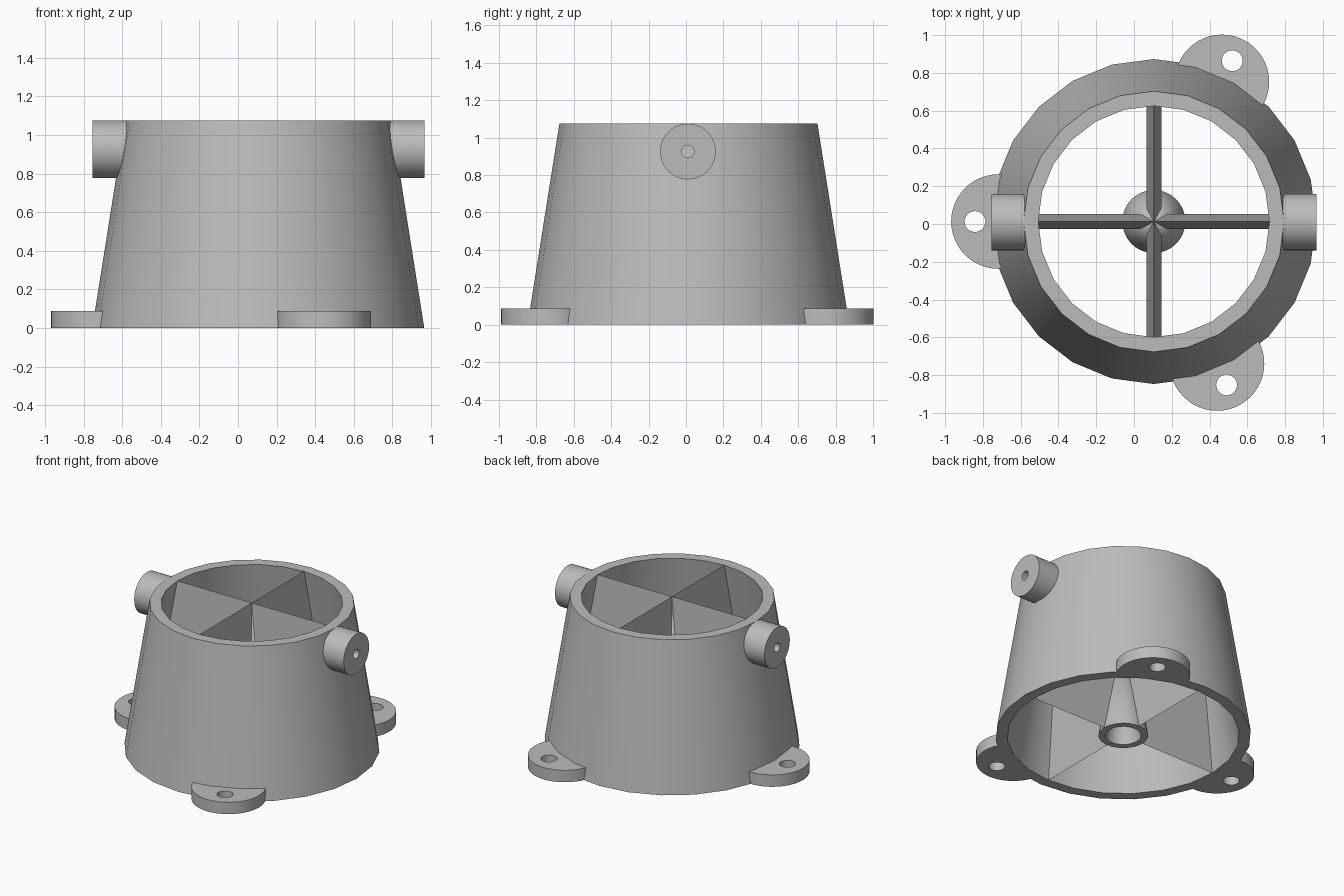
import bpy, bmesh, math
from mathutils import Matrix, Vector

if "Cube" in bpy.data.objects:
    bpy.data.objects.remove(bpy.data.objects["Cube"])

CX, CY, H = 0.105, 0.013, 1.075        # shell axis and height
BOT, TOP, WALL = 0.86, 0.69, 0.078     # shell radii and wall thickness

grey = bpy.data.materials.new("plain grey")
grey.use_nodes = True
COLOUR = (0.5, 0.5, 0.5, 1)
grey.diffuse_color = COLOUR
grey.node_tree.nodes["Principled BSDF"].inputs["Base Color"].default_value = COLOUR


def make(name, bm):
    bmesh.ops.recalc_face_normals(bm, faces=bm.faces)
    mesh = bpy.data.meshes.new(name)
    bm.to_mesh(mesh)
    bm.free()
    mesh.materials.append(grey)
    ob = bpy.data.objects.new(name, mesh)
    bpy.context.collection.objects.link(ob)
    return ob


def frustum(name, x, y, z0, z1, r0, r1, sides=48, axis='Z'):
    """Upright frustum from z0 to z1, or one lying along x between z0 and z1."""
    bm = bmesh.new()
    bmesh.ops.create_cone(bm, cap_ends=True, segments=sides, radius1=r0,
                          radius2=r1, depth=z1 - z0)
    mid = (z0 + z1) / 2
    if axis == 'X':
        m = Matrix.Translation((mid, x, y)) @ Matrix.Rotation(math.pi / 2, 4, 'Y')
    else:
        m = Matrix.Translation((x, y, mid))
    bmesh.ops.transform(bm, matrix=m, verts=bm.verts)
    return make(name, bm)


def shell_cone(name, inset, over=0.0):
    """Cone parallel to the shell wall, optionally running past both ends."""
    slope = (BOT - TOP) / H
    return frustum(name, CX, CY, -over, H + over, BOT - inset + slope * over,
                   TOP - inset - slope * over, 24)


def select(ob):
    bpy.ops.object.select_all(action='DESELECT')
    ob.select_set(True)
    bpy.context.view_layer.objects.active = ob


def cut(ob, *cutters):
    select(ob)
    for c in cutters:
        mod = ob.modifiers.new("cut", 'BOOLEAN')
        mod.operation, mod.solver, mod.object = 'DIFFERENCE', 'EXACT', c
        bpy.ops.object.modifier_apply(modifier=mod.name)


def smooth(ob):
    select(ob)
    bpy.ops.object.shade_smooth_by_angle(angle=math.radians(30))


def remove(*obs):
    for ob in obs:
        bpy.data.objects.remove(ob)


# Tapered open shell
shell = shell_cone("shell", 0)
bore = shell_cone("bore_cutter", WALL, 0.1)
cut(shell, bore)
smooth(shell)

# Parts outside the shell are trimmed just inside its outer face
trim = shell_cone("trim_cutter", 0.02, 0.1)

# Three mounting ears with screw holes
for name, degrees in (("left_rear_ear", 64), ("right_ear", 180), ("left_front_ear", -66)):
    d = Vector((math.cos(math.radians(degrees)), math.sin(math.radians(degrees))))
    p = Vector((CX, CY)) + d * 0.823
    q = Vector((CX, CY)) + d * 0.947
    ear = frustum(name, p.x, p.y, 0, 0.088, 0.25, 0.25)
    hole = frustum("hole_cutter", q.x, q.y, -0.1, 0.2, 0.055, 0.055, 32)
    cut(ear, trim, hole)
    smooth(ear)
    remove(hole)

# Two side bosses with pivot holes
for name, x0, x1 in (("right_boss", -0.755, -0.4), ("left_boss", 0.6, 0.965)):
    boss = frustum(name, 0.01, 0.926, x0, x1, 0.149, 0.149, 48, 'X')
    hole = frustum("hole_cutter", 0.01, 0.926, x0 - 0.1, x1 + 0.1, 0.033, 0.033, 24, 'X')
    cut(boss, trim, hole)
    smooth(boss)
    remove(hole)

# Pointed hollow hub
hollow = frustum("hollow_cutter", CX, CY, -0.08, 0.78, 0.132, 0.0, 32)
hub = frustum("hub", CX, CY, 0, H, 0.167, 0.0, 32)
cut(hub, hollow)
smooth(hub)


# Crossed fins, diamond shaped in section
def fin(name, turn):
    bm = bmesh.new()
    ends = []
    for side in (-1, 1):
        ring = []
        for y, z in ((0, 0), (0.04, H / 2), (0, H), (-0.04, H / 2)):
            reach = BOT - WALL + 0.02 - (BOT - TOP) * z / H
            ring.append(bm.verts.new((side * reach, y, z)))
        bm.faces.new(ring)
        ends.append(ring)
    for i in range(4):
        j = (i + 1) % 4
        bm.faces.new((ends[0][i], ends[0][j], ends[1][j], ends[1][i]))
    m = Matrix.Translation((CX, CY, 0)) @ Matrix.Rotation(turn, 4, 'Z')
    bmesh.ops.transform(bm, matrix=m, verts=bm.verts)
    ob = make(name, bm)
    cut(ob, hollow)
    return ob


fin("cross_fin", 0)
fin("depth_fin", math.pi / 2)

remove(bore, trim, hollow)
